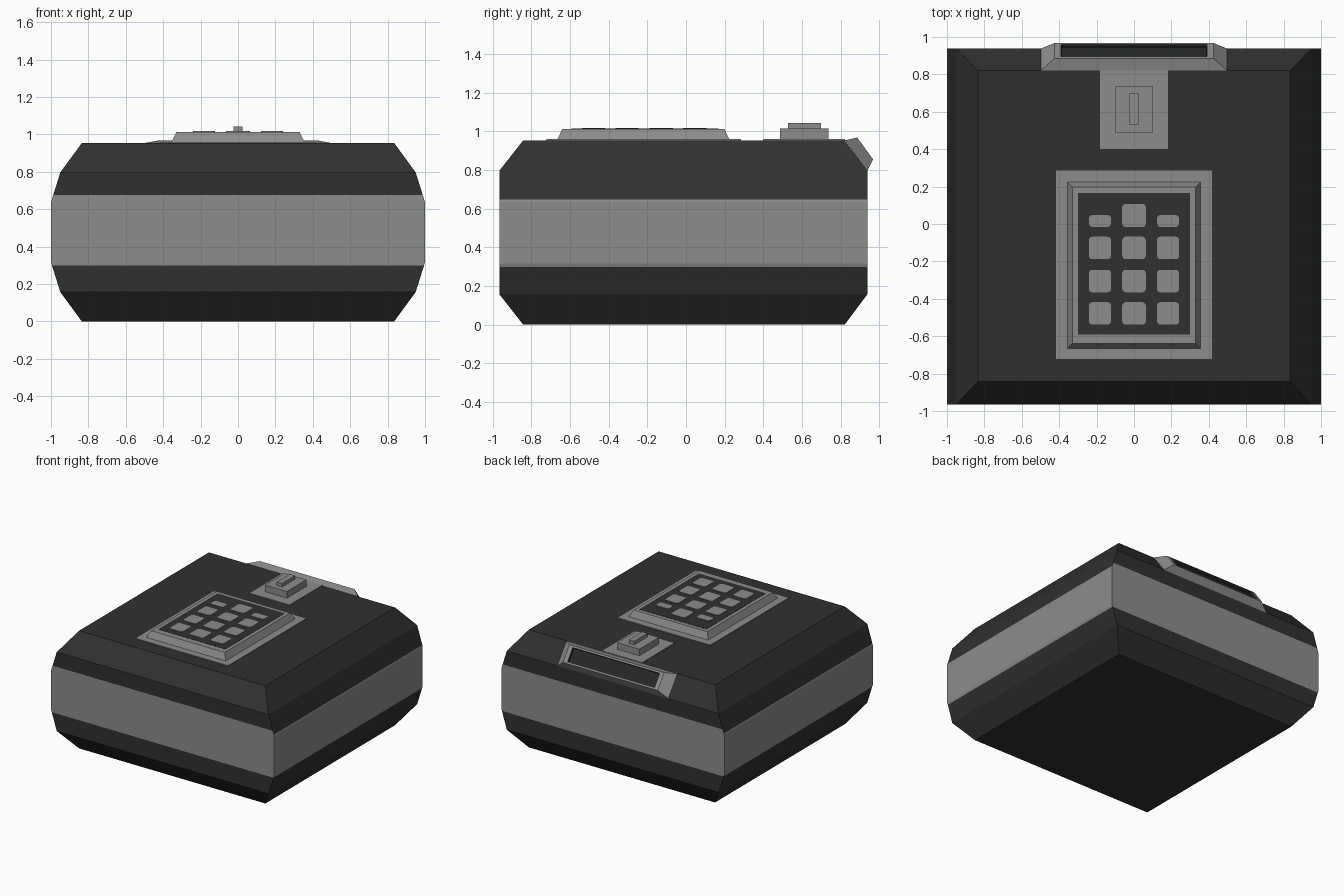
import bpy, bmesh
from mathutils import Vector

cube = bpy.data.objects.get("Cube")
if cube:
    bpy.data.objects.remove(cube, do_unlink=True)


def material(name, rgb):
    m = bpy.data.materials.new(name)
    m.use_nodes = True
    m.diffuse_color = (*rgb, 1)
    m.node_tree.nodes["Principled BSDF"].inputs["Base Color"].default_value = (*rgb, 1)
    return m


charcoal = material("charcoal", (0.03, 0.03, 0.03))
grey = material("mid grey", (0.265, 0.265, 0.265))
black = material("window black", (0.019, 0.021, 0.020))


def finish(name, bm, *mats):
    bmesh.ops.recalc_face_normals(bm, faces=bm.faces[:])
    me = bpy.data.meshes.new(name)
    bm.to_mesh(me)
    bm.free()
    for m in mats:
        me.materials.append(m)
    ob = bpy.data.objects.new(name, me)
    bpy.context.collection.objects.link(ob)
    return ob


def loft(rings):
    """Closed solid through four-cornered rings."""
    bm = bmesh.new()
    loops = [[bm.verts.new(p) for p in ring] for ring in rings]
    for a, b in zip(loops, loops[1:]):
        for i in range(4):
            j = (i + 1) % 4
            bm.faces.new((a[i], a[j], b[j], b[i]))
    bm.faces.new(loops[0])
    bm.faces.new(loops[-1])
    bm.normal_update()
    return bm


def rect(x, y0, y1, z):
    return [(-x, y0, z), (x, y0, z), (x, y1, z), (-x, y1, z)]


def slab(name, x, y0, y1, z0, z1, mat, taper=0.0):
    return finish(name, loft([rect(x, y0, y1, z0),
                              rect(x - taper, y0 + taper, y1 - taper, z1)]), mat)


# Body: stacked rings, with a grey band round the middle
TOP = 0.954


def body_ring(z):
    low = min(z, TOP - z)
    if low < 0.157:
        t = low / 0.157
        return rect(0.835 + 0.115 * t, -0.842 - 0.123 * t, 0.82 + 0.118 * t, z)
    x = 0.95 + 0.05 * min(1, (low - 0.157) / 0.16)
    return rect(x, -0.965, 0.938, z)


levels = [0, 0.157, 0.298, 0.317, 0.637, 0.648, 0.677, TOP - 0.157, TOP]
bm = loft([body_ring(z) for z in levels])
for f in bm.faces:
    z = f.calc_center_median().z
    upper = 0.648 if abs(f.normal.x) > 0.5 else 0.677
    f.material_index = int(0.298 < z < upper and abs(f.normal.z) < 0.9)
finish("body", bm, charcoal, grey)

# Keypad housing
slab("keypad_base", 0.417, -0.722, 0.285, TOP - 0.01, TOP + 0.006, grey)
slab("keypad_housing", 0.358, -0.668, 0.227, TOP, 1.012, grey, 0.028)
slab("keypad_panel", 0.30, -0.592, 0.167, 1.008, 1.014, charcoal)


# Keys: thin plates with rounded corners
def key(name, cx, y0, y1, w):
    bm = loft([[(px + cx, py, pz) for px, py, pz in rect(w / 2, y0, y1, z)]
               for z in (1.012, 1.017)])
    upright = [e for e in bm.edges
               if abs(e.verts[0].co.z - e.verts[1].co.z) > 0.001]
    bmesh.ops.bevel(bm, geom=upright, offset=0.018, segments=3,
                    profile=0.5, affect='EDGES')
    finish(name, bm, grey)


for col in (-1, 0, 1):
    width = 0.126 if col == 0 else 0.118
    for row, y in enumerate((-0.478, -0.305, -0.128)):
        key(f"key_{row}_{col + 1}", col * 0.182, y - 0.06, y + 0.06, width)
    key(f"key_top_{col + 1}", col * 0.182, -0.016,
        0.107 if col == 0 else 0.048, width)

# Switch on its mounting strip
slab("switch_strip", 0.181, 0.402, 0.822, TOP - 0.01, TOP + 0.006, grey)
slab("switch_block", 0.098, 0.487, 0.737, TOP, 1.014, grey)
slab("switch_toggle", 0.024, 0.528, 0.698, 1.01, 1.043, grey)


# Display on the rear slope, with a sunken window
def slope_ring(x, upper, lower):
    (yu, zu), (yl, zl) = upper, lower
    return [(-x, yu, zu), (x, yu, zu), (x, yl, zl), (-x, yl, zl)]


bm = loft([slope_ring(0.498, (0.822, TOP), (0.938, 0.797)),
           slope_ring(0.424, (0.886, 0.968), (0.968, 0.855))])
bm.faces.ensure_lookup_table()
front = bm.faces[-1]
bmesh.ops.inset_region(bm, faces=[front], thickness=0.02)
# Widen the side margins of the window
for v in front.verts:
    v.co.x *= 0.39 / abs(v.co.x)
walls = bmesh.ops.inset_region(bm, faces=[front], thickness=0.002)["faces"]
inward = Vector((0, -0.81, -0.59)) * 0.018
for v in front.verts:
    v.co += inward
for f in [front] + walls:
    f.material_index = 1
finish("rear_display", bm, grey, black)
